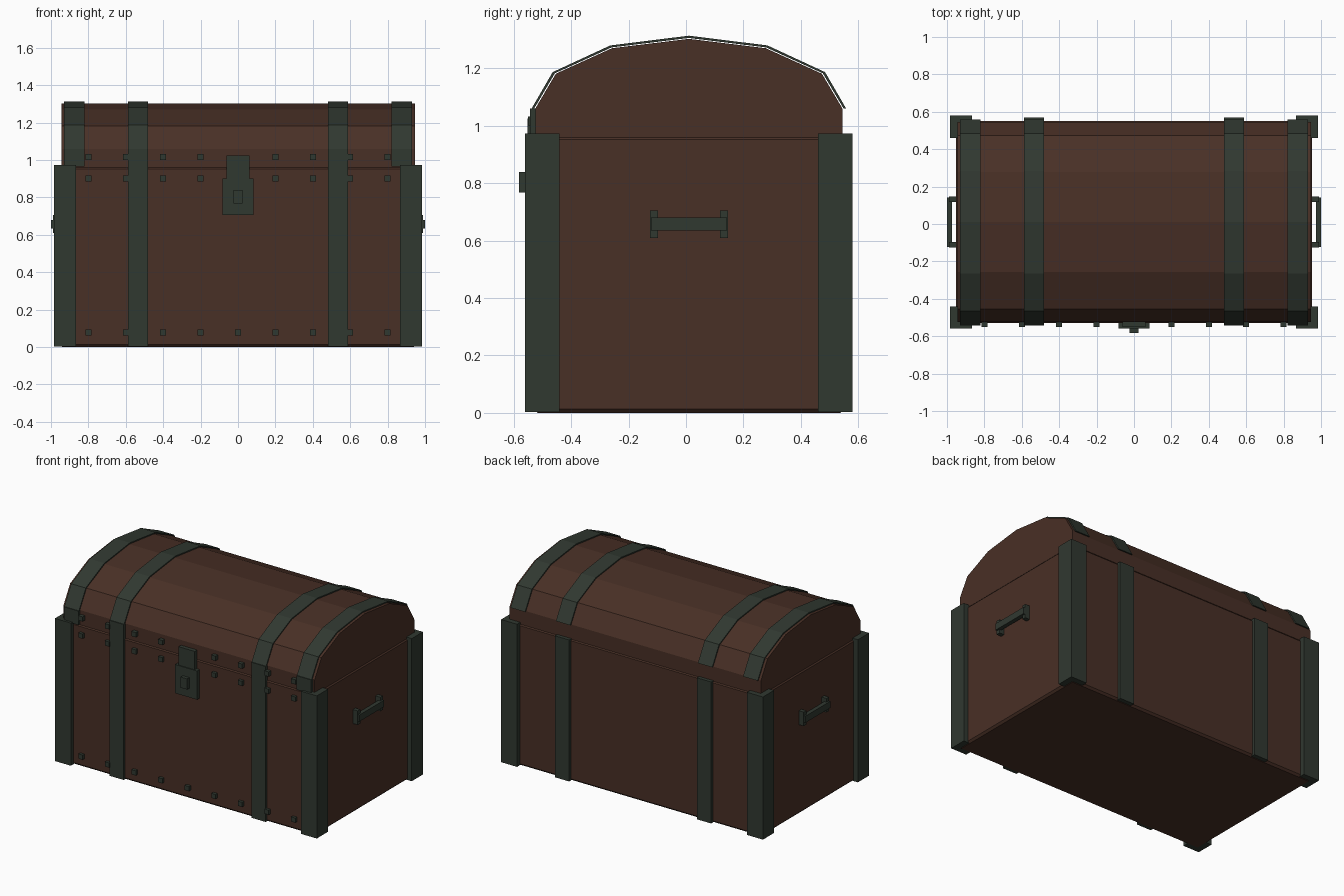
import bpy, bmesh, math

if "Cube" in bpy.data.objects:
    bpy.data.objects.remove(bpy.data.objects["Cube"])

CY = 0.01  # chest centre in y


def material(name, rgb):
    m = bpy.data.materials.new(name)
    m.diffuse_color = (*rgb, 1)
    m.use_nodes = True
    m.node_tree.nodes["Principled BSDF"].inputs["Base Color"].default_value = m.diffuse_color
    return m


WOOD = material("dark brown wood", (0.066, 0.029, 0.019))
IRON = material("green grey iron", (0.030, 0.040, 0.030))


def finish(name, bm, mat):
    bmesh.ops.recalc_face_normals(bm, faces=bm.faces)
    me = bpy.data.meshes.new(name)
    bm.to_mesh(me)
    bm.free()
    me.materials.append(mat)
    ob = bpy.data.objects.new(name, me)
    bpy.context.collection.objects.link(ob)
    return ob


def box(name, x, y, z, mat, bevel=0):
    bm = bmesh.new()
    bmesh.ops.create_cube(bm, size=1)
    for v in bm.verts:
        for i, (a, b) in enumerate((x, y, z)):
            v.co[i] = (a + b) / 2 + v.co[i] * (b - a)
    if bevel:
        bmesh.ops.bevel(bm, geom=bm.edges[:], offset=bevel, segments=1, affect='EDGES')
    return finish(name, bm, mat)


def extrude_x(name, profile, x0, x1, mat):
    """Closed (y, z) profile swept along x."""
    bm = bmesh.new()
    face = bm.faces.new([bm.verts.new((x0, y, z)) for y, z in profile])
    new = bmesh.ops.extrude_face_region(bm, geom=[face])["geom"]
    bmesh.ops.translate(bm, vec=(x1 - x0, 0, 0),
                        verts=[g for g in new if isinstance(g, bmesh.types.BMVert)])
    return finish(name, bm, mat)


def arc(ry, rz):
    return [(CY + ry * math.cos(math.pi * i / 6), 1.06 + rz * math.sin(math.pi * i / 6))
            for i in range(7)]


# Wooden body and six-sided arched lid
box("body", (-0.952, 0.952), (-0.53, 0.55), (0, 0.965), WOOD, 0.013)
lid = arc(0.535, 0.243)
extrude_x("lid", [(CY + 0.535, 0.96)] + lid + [(CY - 0.535, 0.96)], -0.945, 0.945, WOOD)

for s, side in ((-1, "left"), (1, "right")):
    def span(a, b):
        return tuple(sorted((s * a, s * b)))

    # Corner posts
    for end, y in (("front", (-0.56, -0.44)), ("back", (0.46, 0.58))):
        box(f"{side}_{end}_corner_post", span(0.865, 0.985), y, (0.003, 0.973), IRON)

    # Lid bands with the short front tabs below them
    for kind, a, b in (("outer", 0.82, 0.93), ("inner", 0.48, 0.588)):
        extrude_x(f"{side}_{kind}_lid_band", arc(0.548, 0.254) + arc(0.539, 0.246)[::-1],
                  *span(a, b), IRON)
        low = 0.965 if kind == "outer" else 0.003
        box(f"{side}_{kind}_front_band", span(a, b), (-0.543, -0.52), (low, 1.06), IRON)
    box(f"{side}_back_band", span(0.48, 0.588), (0.54, 0.57), (0.003, 0.965), IRON)

    # Carrying handle
    box(f"{side}_handle_bar", span(0.972, 1.0), (-0.122, 0.143), (0.635, 0.68), IRON)
    for end, y in (("front", (-0.125, -0.097)), ("back", (0.118, 0.146))):
        box(f"{side}_{end}_handle_bracket", span(0.94, 0.988), y, (0.61, 0.705), IRON)

# Square studs across the front
for row, z in (("lid", 1.017), ("upper", 0.9), ("lower", 0.077)):
    for i in range(-4, 5):
        if i or row == "lower":
            x = i * 0.2
            box(f"{row}_stud", (x - 0.016, x + 0.016), (-0.55, -0.515),
                (z - 0.016, z + 0.016), IRON)

# Lock
box("lock_plate", (-0.083, 0.083), (-0.558, -0.52), (0.705, 0.9), IRON)
box("hasp", (-0.061, 0.061), (-0.552, -0.52), (0.89, 1.025), IRON)
box("lock_knob", (-0.024, 0.024), (-0.582, -0.55), (0.767, 0.84), IRON)
